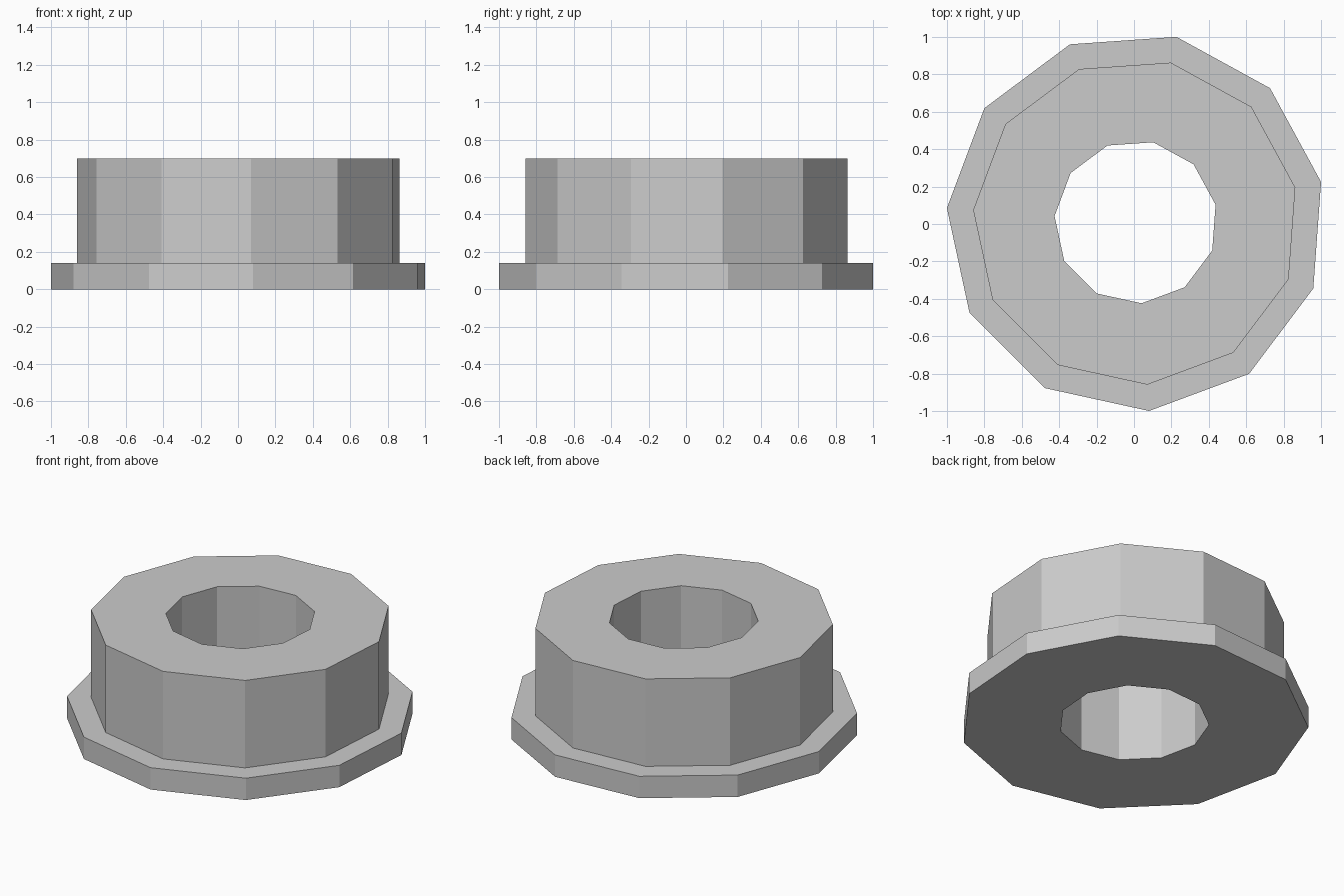
import bpy
import bmesh
from math import cos, sin, radians, tau

cube = bpy.data.objects.get("Cube")
if cube:
    bpy.data.objects.remove(cube, do_unlink=True)

SIDES = 11
PHASE = radians(-86)
CENTRE = (0.01, 0.011)
FLANGE_R, BODY_R, BORE_R = 1.013, 0.872, 0.436
FLANGE_TOP, BODY_TOP = 0.14, 0.70

# Plain grey material
grey = bpy.data.materials.new("light grey")
grey.use_nodes = True
grey.diffuse_color = (0.6, 0.6, 0.6, 1)
grey.node_tree.nodes["Principled BSDF"].inputs["Base Color"].default_value = (0.6, 0.6, 0.6, 1)


def lathe(name, profile, material):
    """Sweep a closed (radius, height) profile into a faceted ring."""
    bm = bmesh.new()
    rings = []
    for i in range(SIDES):
        a = PHASE + tau * i / SIDES
        rings.append([bm.verts.new((CENTRE[0] + r * cos(a), CENTRE[1] + r * sin(a), z))
                      for r, z in profile])
    n = len(profile)
    for i in range(SIDES):
        here, after = rings[i], rings[(i + 1) % SIDES]
        for j in range(n):
            k = (j + 1) % n
            bm.faces.new((here[j], after[j], after[k], here[k]))
    bmesh.ops.recalc_face_normals(bm, faces=bm.faces)
    mesh = bpy.data.meshes.new(name)
    bm.to_mesh(mesh)
    bm.free()
    mesh.materials.append(material)
    obj = bpy.data.objects.new(name, mesh)
    bpy.context.collection.objects.link(obj)
    return obj


# Flanged sleeve with a straight bore
lathe("flanged_bushing", [
    (BORE_R, 0), (FLANGE_R, 0), (FLANGE_R, FLANGE_TOP),
    (BODY_R, FLANGE_TOP), (BODY_R, BODY_TOP), (BORE_R, BODY_TOP),
], grey)
